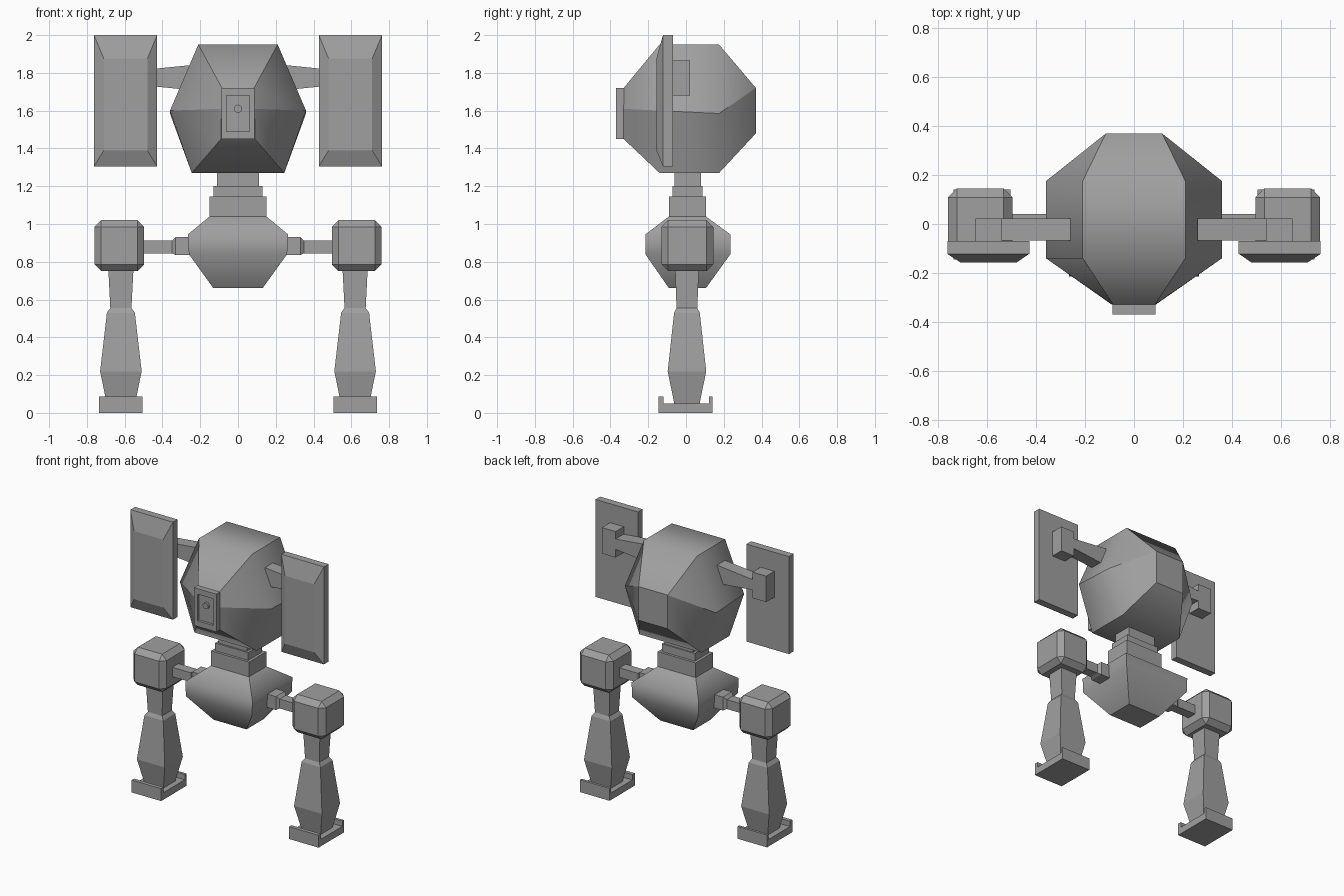
import bpy, bmesh, math
from mathutils import Vector

if "Cube" in bpy.data.objects:
    bpy.data.objects.remove(bpy.data.objects["Cube"])

grey = bpy.data.materials.new("mid_grey")
grey.diffuse_color = (0.35, 0.35, 0.35, 1)
grey.use_nodes = True
grey.node_tree.nodes["Principled BSDF"].inputs["Base Color"].default_value = grey.diffuse_color


def loft(name, rings, smooth=False, bevel=0):
    """Skin a list of equal-length rings and cap both ends.
    smooth=True blends along the loft but keeps lengthwise and cap edges sharp."""
    bm = bmesh.new()
    vs = [[bm.verts.new(p) for p in r] for r in rings]
    n = len(rings[0])
    for a, b in zip(vs, vs[1:]):
        for i in range(n):
            j = (i + 1) % n
            bm.faces.new((a[i], a[j], b[j], b[i])).smooth = smooth
            bm.edges.get((a[i], b[i])).smooth = False
    for r in (vs[0], vs[-1]):
        bm.faces.new(r)
        for i in range(n):
            bm.edges.get((r[i], r[(i + 1) % n])).smooth = False
    bmesh.ops.remove_doubles(bm, verts=bm.verts, dist=0.0001)
    bmesh.ops.recalc_face_normals(bm, faces=bm.faces)
    me = bpy.data.meshes.new(name)
    bm.to_mesh(me)
    bm.free()
    me.materials.append(grey)
    ob = bpy.data.objects.new(name, me)
    bpy.context.collection.objects.link(ob)
    if bevel:
        mod = ob.modifiers.new("chamfer", 'BEVEL')
        mod.width = bevel
        mod.segments = 1
    return ob


def rect_z(x0, x1, y0, y1, z):
    return [(x0, y0, z), (x1, y0, z), (x1, y1, z), (x0, y1, z)]


def rect_y(x0, x1, z0, z1, y):
    return [(x0, y, z0), (x1, y, z0), (x1, y, z1), (x0, y, z1)]


def rect_x(y0, y1, z0, z1, x):
    return [(x, y0, z0), (x, y1, z0), (x, y1, z1), (x, y0, z1)]


def box(name, x0, x1, y0, y1, z0, z1, bevel=0):
    return loft(name, [rect_z(x0, x1, y0, y1, z0), rect_z(x0, x1, y0, y1, z1)], bevel=bevel)


def hexagon(y, top, mid, low):
    (a, za), (b, zb), (c, zc) = top, mid, low
    return [(a, y, za), (b, y, zb), (c, y, zc), (-c, y, zc), (-b, y, zb), (-a, y, za)]


# Head: faceted shell, front to back
loft("head", [
    hexagon(-0.33, (0.085, 1.72), (0.088, 1.61), (0.09, 1.45)),
    hexagon(-0.14, (0.21, 1.95), (0.36, 1.60), (0.245, 1.27)),
    hexagon(0.175, (0.21, 1.95), (0.36, 1.585), (0.245, 1.27)),
    hexagon(0.37, (0.115, 1.72), (0.115, 1.72), (0.115, 1.48)),
], smooth=True)

# Face plate with recessed panel and round eye
loft("face_plate", [
    rect_y(-0.088, 0.088, 1.45, 1.72, -0.325),
    rect_y(-0.088, 0.088, 1.45, 1.72, -0.37),
    rect_y(-0.06, 0.06, 1.49, 1.68, -0.37),
    rect_y(-0.06, 0.06, 1.49, 1.68, -0.352),
])
loft("eye", [[(0.022 * math.cos(i * math.pi / 6), y, 1.61 + 0.022 * math.sin(i * math.pi / 6))
              for i in range(12)] for y in (-0.35, -0.368)])

# Stepped neck
box("neck_top", -0.112, 0.112, -0.06, 0.08, 1.18, 1.30)
box("neck_middle", -0.13, 0.13, -0.072, 0.087, 1.14, 1.20)
box("neck_base", -0.15, 0.15, -0.09, 0.105, 1.03, 1.145)

# Torso: square section bulging in the middle
loft("torso", [
    rect_z(-0.13, 0.13, -0.09, 0.105, 0.66),
    rect_z(-0.26, 0.26, -0.215, 0.235, 0.84),
    rect_z(-0.265, 0.265, -0.215, 0.235, 0.945),
    rect_z(-0.15, 0.15, -0.09, 0.105, 1.04),
], smooth=True)

for s, side in ((-1, "left"), (1, "right")):
    def bx(name, x0, x1, *rest, bevel=0):
        return box(f"{side}_{name}", s * x0, s * x1, *rest, bevel=bevel)

    # Shield panel with a raised, sloped front
    loft(f"{side}_shield", [
        rect_y(s * 0.428, s * 0.763, 1.305, 2.0, -0.07),
        rect_y(s * 0.428, s * 0.763, 1.305, 2.0, -0.122),
        rect_y(s * 0.48, s * 0.71, 1.39, 1.875, -0.157),
    ])
    # Shield mount and tapered arm
    bx("shield_mount", 0.54, 0.648, -0.075, 0.022, 1.68, 1.865)
    loft(f"{side}_shield_arm", [
        rect_x(-0.068, 0.022, 1.71, 1.84, s * 0.26),
        rect_x(-0.068, 0.022, 1.74, 1.81, s * 0.56),
    ])
    # Hip collar and axle
    loft(f"{side}_hip_collar", [
        rect_x(-0.045, 0.055, 0.835, 0.93, s * 0.22),
        rect_x(-0.045, 0.055, 0.835, 0.93, s * 0.33),
        rect_x(-0.03, 0.04, 0.845, 0.912, s * 0.35),
    ])
    bx("hip_axle", 0.33, 0.52, -0.03, 0.04, 0.845, 0.912)
    # Chamfered hip block
    bx("hip_block", 0.497, 0.76, -0.13, 0.145, 0.75, 1.02, bevel=0.036)
    # Leg: narrow thigh and flared shin, lofted from (height, half width, half depth)
    loft(f"{side}_leg", [
        rect_z(s * 0.62 - w, s * 0.62 + w, 0.005 - d, 0.005 + d, z)
        for z, w, d in ((0.04, 0.073, 0.065), (0.22, 0.11, 0.102), (0.53, 0.074, 0.068),
                        (0.555, 0.056, 0.055), (0.77, 0.067, 0.063))
    ])
    # Foot with upturned ends: U-shaped side profile
    prof = [(-0.145, 0), (0.14, 0), (0.14, 0.088), (0.122, 0.088),
            (0.122, 0.05), (-0.118, 0.05), (-0.118, 0.088), (-0.145, 0.088)]
    loft(f"{side}_foot", [[(s * x, y, z) for y, z in prof] for x in (0.505, 0.737)])
